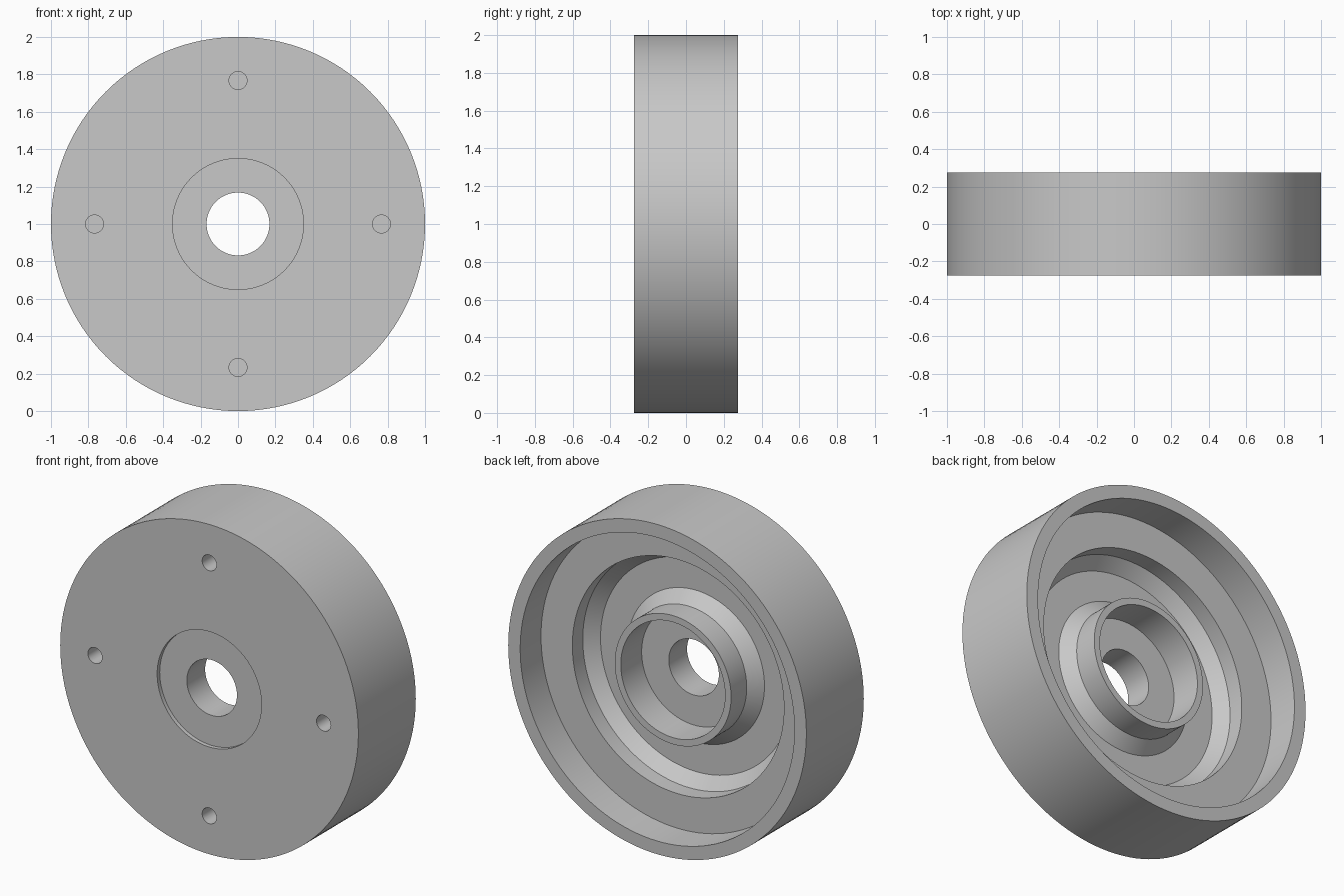
import bpy, bmesh, math
from mathutils import Matrix, Vector

cube = bpy.data.objects.get("Cube")
if cube:
    bpy.data.objects.remove(cube, do_unlink=True)

FRONT, BACK = -0.275, 0.275
CENTRE = Vector((0, 0, 1))

grey = bpy.data.materials.new("plain grey")
grey.use_nodes = True
colour = (0.58, 0.58, 0.58, 1)
grey.diffuse_color = colour
grey.node_tree.nodes["Principled BSDF"].inputs["Base Color"].default_value = colour


def finish(name, bm):
    bmesh.ops.recalc_face_normals(bm, faces=bm.faces)
    mesh = bpy.data.meshes.new(name)
    bm.to_mesh(mesh)
    bm.free()
    mesh.materials.append(grey)
    obj = bpy.data.objects.new(name, mesh)
    bpy.context.collection.objects.link(obj)
    return obj


def lathe(name, profile, steps=128):
    """Turn a closed (radius, depth from back) profile about the wheel axis."""
    bm = bmesh.new()
    verts = [bm.verts.new((r, BACK - d, 1)) for r, d in profile]
    edges = [bm.edges.new((a, b)) for a, b in zip(verts, verts[1:] + verts[:1])]
    bmesh.ops.spin(bm, geom=verts + edges, cent=CENTRE, axis=(0, 1, 0),
                   angle=math.tau, steps=steps, use_merge=True)
    bmesh.ops.remove_doubles(bm, verts=bm.verts, dist=1e-5)
    return finish(name, bm)


# Wheel body: rim, stepped shelf, chamfered groove, hub cup and bore
bore, cup, hub, groove, shelf = 0.168, 0.35, 0.39, 0.71, 0.92
chamfer, floor = 0.07, 0.37
wheel = lathe("wheel_body", [
    (1, 0), (shelf, 0), (shelf, 0.2), (groove, 0.2),
    (groove, floor - chamfer), (groove - chamfer, floor),
    (hub + chamfer, floor), (hub, floor - chamfer),
    (hub, 0.15), (cup, 0.15), (cup, 0.35),
    (bore, 0.35), (bore, 0.525), (cup, 0.525), (cup, 0.55), (1, 0.55),
])

# Four blind bolt holes in the front face
bm = bmesh.new()
for i in range(4):
    a = i * math.tau / 4
    spot = Vector((0.767 * math.cos(a), FRONT, 1 + 0.767 * math.sin(a)))
    bmesh.ops.create_cone(bm, cap_ends=True, segments=32, radius1=0.048,
                          radius2=0.048, depth=0.4,
                          matrix=Matrix.Translation(spot)
                          @ Matrix.Rotation(math.pi / 2, 4, "X"))
cutter = finish("bolt_hole_cutter", bm)
cutter.hide_render = True

bpy.ops.object.select_all(action="DESELECT")
bpy.context.view_layer.objects.active = wheel
wheel.select_set(True)
cut = wheel.modifiers.new("bolt_holes", "BOOLEAN")
cut.operation = "DIFFERENCE"
cut.solver = "EXACT"
cut.object = cutter
bpy.ops.object.modifier_apply(modifier=cut.name)
bpy.data.objects.remove(cutter, do_unlink=True)

bpy.ops.object.shade_smooth_by_angle(angle=math.radians(30))
